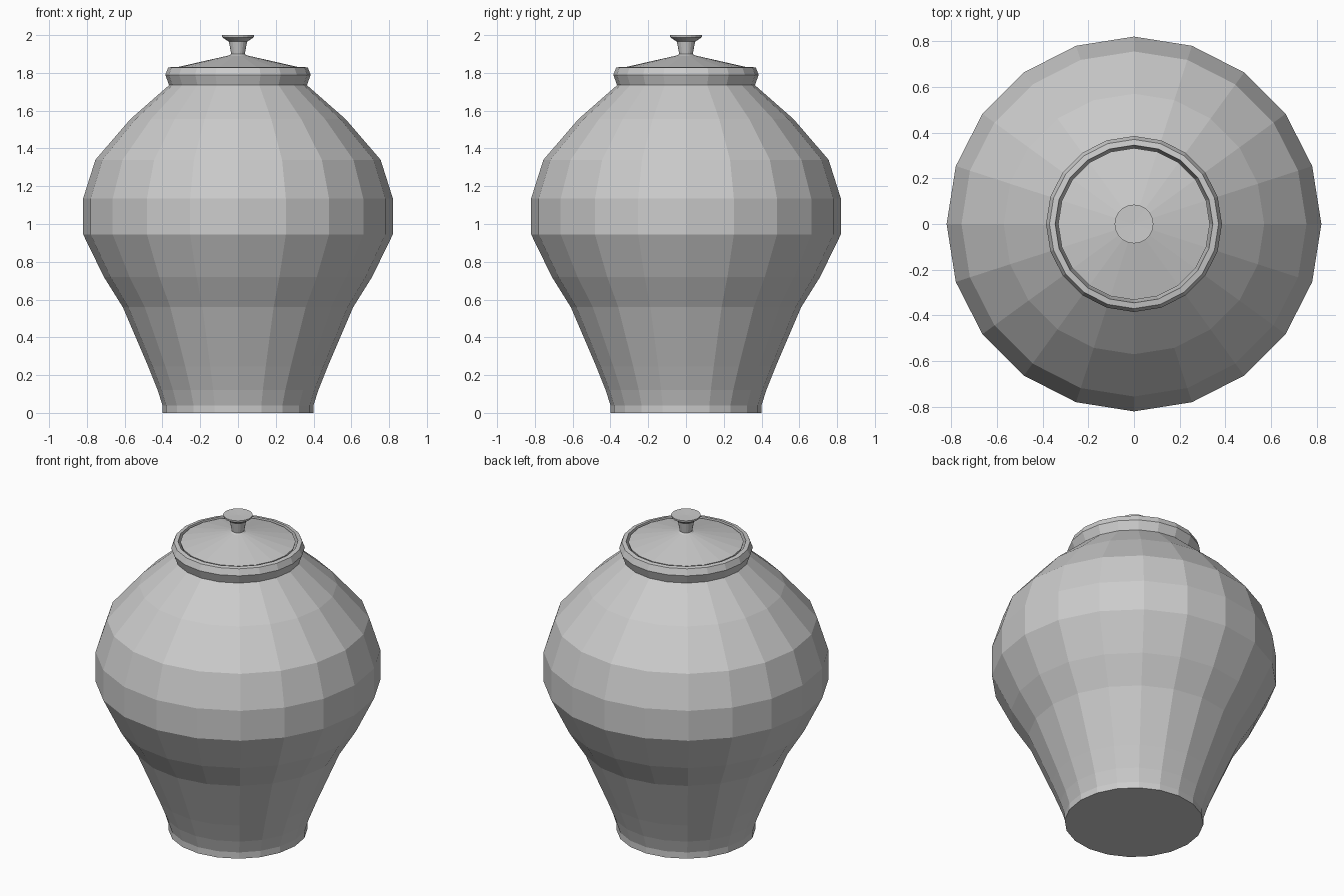
import bpy, bmesh
from math import sin, cos, pi, radians
from mathutils import Vector

if "Cube" in bpy.data.objects:
    bpy.data.objects.remove(bpy.data.objects["Cube"])

SIDES = 20


def revolve(profile):
    """Lathe a (radius, height) profile that starts and ends on the axis."""
    bm = bmesh.new()
    rings = []
    for r, z in profile:
        if r == 0:
            rings.append([bm.verts.new((0, 0, z))])
        else:
            rings.append([bm.verts.new((r * cos(2 * pi * i / SIDES), r * sin(2 * pi * i / SIDES), z))
                          for i in range(SIDES)])
    for lo, hi in zip(rings, rings[1:]):
        for i in range(SIDES):
            j = (i + 1) % SIDES
            corners = [lo[i % len(lo)], lo[j % len(lo)], hi[j % len(hi)], hi[i % len(hi)]]
            bm.faces.new(list(dict.fromkeys(corners)))
    bmesh.ops.recalc_face_normals(bm, faces=bm.faces)
    return bm


def fragment(name, source, origin, normals):
    """Keep the part of the source on the positive side of every crack plane."""
    bm = source.copy()
    for n in normals:
        cut = bmesh.ops.bisect_plane(bm, geom=bm.verts[:] + bm.edges[:] + bm.faces[:], dist=1e-5,
                                     plane_co=origin, plane_no=-n, clear_outer=True)
        edges = [e for e in cut["geom_cut"]
                 if isinstance(e, bmesh.types.BMEdge) and e.is_valid and e.is_boundary]
        if edges:
            bmesh.ops.triangle_fill(bm, edges=edges, use_beauty=True, normal=-n)
    bmesh.ops.recalc_face_normals(bm, faces=bm.faces)
    mesh = bpy.data.meshes.new(name)
    bm.to_mesh(mesh)
    bm.free()
    bpy.context.collection.objects.link(bpy.data.objects.new(name, mesh))


# Hollow jar: outer wall, rim, then inner wall
jar = revolve([(0, 0), (.40, 0), (.40, .04), (.425, .12), (.475, .245), (.61, .56), (.71, .72),
               (.82, .945), (.82, 1.135), (.755, 1.34), (.57, 1.555), (.365, 1.735),
               (.385, 1.79), (.37, 1.828), (.345, 1.832),
               (.335, 1.78), (.32, 1.725), (.53, 1.53), (.71, 1.32), (.775, 1.13), (.775, .955),
               (.67, .74), (.57, .58), (.43, .25), (.36, .06), (0, .06)])

# Crack junctions on the jar wall; cracks fan out from one point inside
core = Vector((0, 0, .93))
J = {k: Vector(v) - core for k, v in {
    "A": (-.24, -.60, 1.46), "B": (-.45, -.34, .46), "C": (.76, .06, 1.29),
    "D": (.67, .34, 1.31), "E": (-.58, .15, 1.52), "F": (-.57, .05, .48)}.items()}

for name, corners, inside in [("shoulder_shard", "ACDE", Vector((0, 0, 1))),
                              ("front_shard", "ABC", None),
                              ("left_shard", "ABFE", None),
                              ("base_shard", "BCDF", Vector((0, 0, -1))),
                              ("back_shard", "DEF", None)]:
    inside = inside or sum((J[c] for c in corners), Vector())
    planes = []
    for a, b in zip(corners, corners[1:] + corners[0]):
        n = J[a].cross(J[b]).normalized()
        planes.append(n if n.dot(inside) > 0 else -n)
    fragment(name, jar, core, planes)
jar.free()

# Lid with flared knob, cracked into three wedges
lid = revolve([(0, 1.80), (.325, 1.80), (.332, 1.828), (.045, 1.893), (.036, 1.90),
               (.048, 1.965), (.083, 1.988), (.085, 2.0), (0, 1.998)])
angles = [radians(a) for a in (5, 82, 222)]
for i, a in enumerate(angles):
    b = angles[(i + 1) % 3]
    fragment(f"lid_wedge_{i + 1}", lid, Vector((.004, .003, 1.9)),
             [Vector((-sin(a), cos(a), 0)), Vector((sin(b), -cos(b), 0))])
lid.free()
